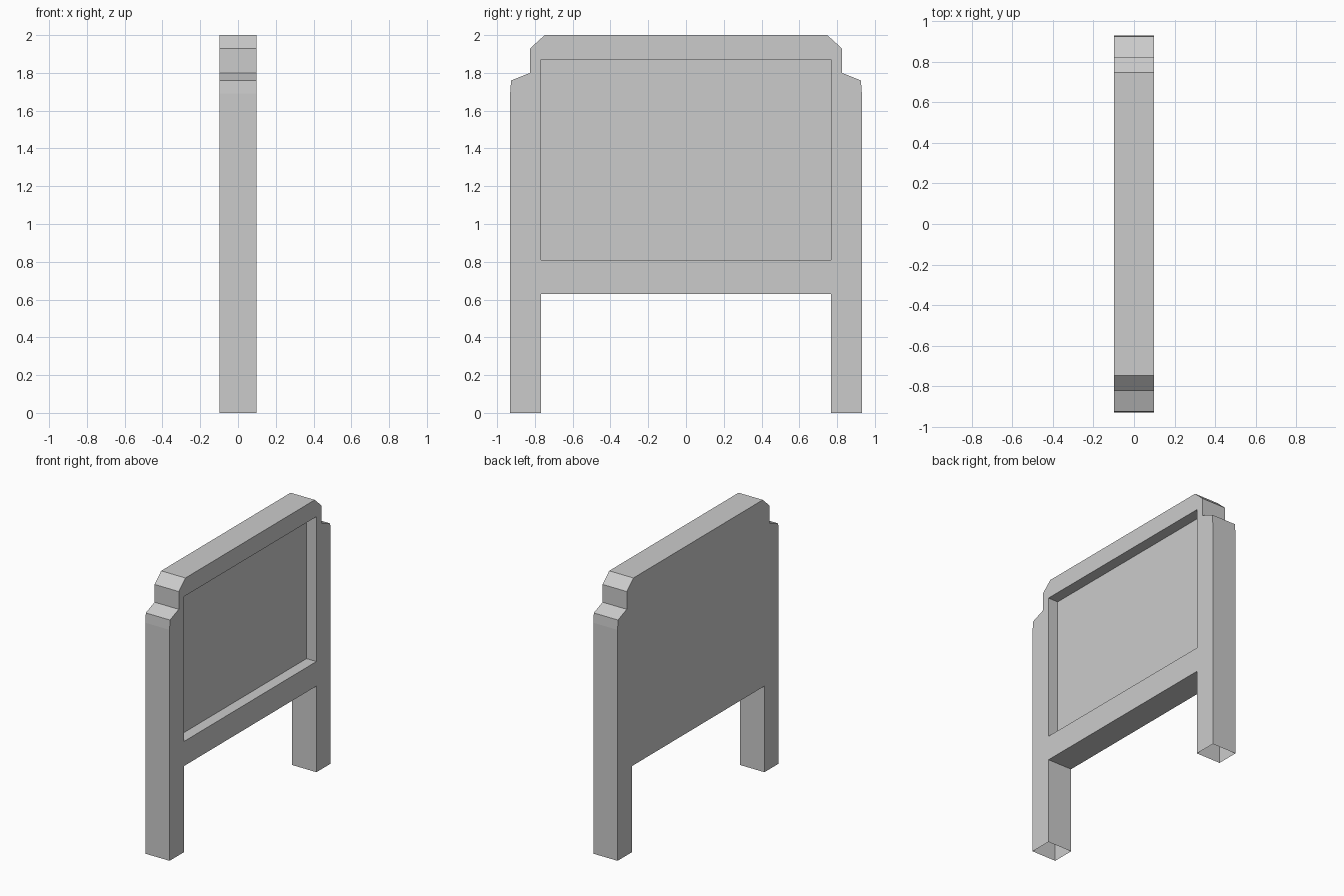
import bpy, bmesh

if "Cube" in bpy.data.objects:
    bpy.data.objects.remove(bpy.data.objects["Cube"])

HALF_X = 0.098          # half thickness of the board
PANEL_X = 0.018         # plane of the recessed panel

# Half outline (y, z): inner leg corner, foot, outer leg, stepped shoulder, top
half = [(0.767, 0.63), (0.767, 0.0), (0.931, 0.0), (0.931, 1.69), (0.926, 1.76),
        (0.825, 1.80), (0.825, 1.93), (0.748, 2.0)]
outline = half + [(-y, z) for y, z in reversed(half)]
recess = [(-0.767, 0.81), (0.767, 0.81), (0.767, 1.87), (-0.767, 1.87)]

bm = bmesh.new()


def ring(points, x):
    return [bm.verts.new((x, y, z)) for y, z in points]


def pairs(loop):
    return list(zip(loop, loop[1:] + loop[:1]))


def walls(a, b):
    for (a0, a1), (b0, b1) in zip(pairs(a), pairs(b)):
        if a0.co.z + a1.co.z > 0:      # the feet are open underneath
            bm.faces.new((a0, a1, b1, b0))


front, back = ring(outline, HALF_X), ring(outline, -HALF_X)
rim, floor = ring(recess, HALF_X), ring(recess, PANEL_X)

# Outer walls, plain back, recess walls and panel
walls(front, back)
bm.faces.new(back)
walls(rim, floor)
bm.faces.new(floor)

# Face frame around the recess
edges = [bm.edges.get(p) or bm.edges.new(p) for p in pairs(front) + pairs(rim)]
bmesh.ops.triangle_fill(bm, use_beauty=True, edges=edges, normal=(1, 0, 0))
bmesh.ops.recalc_face_normals(bm, faces=bm.faces[:])

# Make sure normals point outwards (the panel faces +x)
bm.faces.ensure_lookup_table()
panel = next(f for f in bm.faces if set(f.verts) == set(floor))
panel.normal_update()
if panel.normal.x < 0:
    bmesh.ops.reverse_faces(bm, faces=bm.faces[:])

mesh = bpy.data.meshes.new("headboard")
bm.to_mesh(mesh)
bm.free()
bpy.context.collection.objects.link(bpy.data.objects.new("headboard", mesh))
